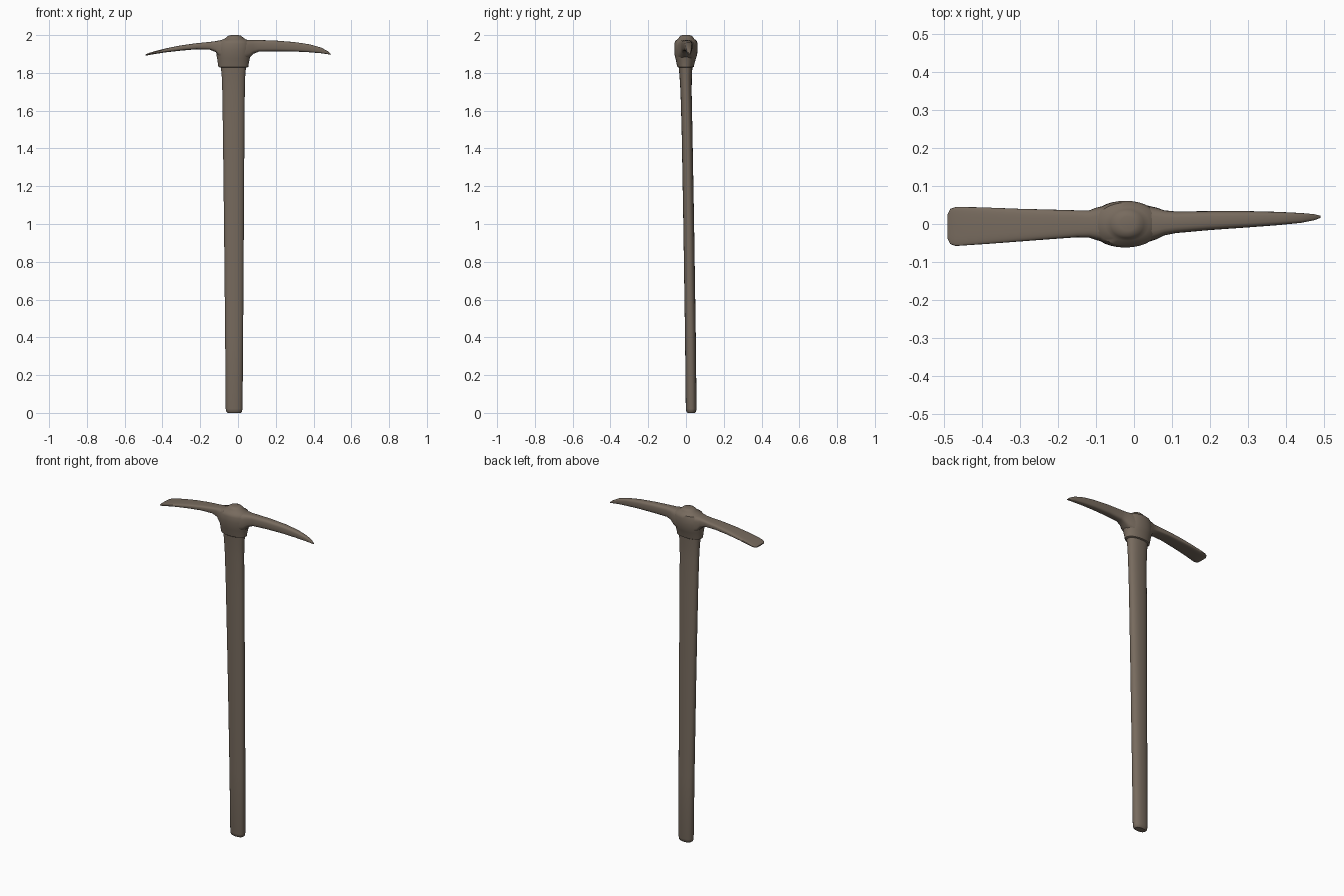
import bpy, bmesh, math

mat = bpy.data.materials.new("weathered_brown")
mat.diffuse_color = (0.185, 0.146, 0.112, 1)


def loft(name, rings, place, n=32, power=2.0, angle=40):
    """Skin superellipse rings (t, a_min, a_max, b_min, b_max) and cap both ends."""
    bm = bmesh.new()
    loops = []
    for t, a0, a1, b0, b1 in rings:
        loop = []
        for i in range(n):
            u = 2 * math.pi * i / n
            c, s = math.cos(u), math.sin(u)
            a = (a0 + a1) / 2 + (a1 - a0) / 2 * math.copysign(abs(c) ** (2 / power), c)
            b = (b0 + b1) / 2 + (b1 - b0) / 2 * math.copysign(abs(s) ** (2 / power), s)
            loop.append(bm.verts.new(place(t, a, b)))
        loops.append(loop)
    for p, q in zip(loops, loops[1:]):
        for i in range(n):
            j = (i + 1) % n
            bm.faces.new((p[i], p[j], q[j], q[i]))
    bm.faces.new(loops[0])
    bm.faces.new(loops[-1])
    bmesh.ops.recalc_face_normals(bm, faces=bm.faces)
    me = bpy.data.meshes.new(name)
    bm.to_mesh(me)
    bm.free()
    me.materials.append(mat)
    ob = bpy.data.objects.new(name, me)
    bpy.context.collection.objects.link(ob)
    bpy.context.view_layer.objects.active = ob
    ob.select_set(True)
    bpy.ops.object.shade_smooth_by_angle(angle=math.radians(angle))
    ob.select_set(False)
    return ob


def along_z(t, a, b):
    return (a, b, t)


def along_x(t, a, b):
    return (t, a, b)


# Handle: oval shaft leaning slightly, rounded at the foot
loft("handle", [
    (0.000, -0.054, 0.014, 0.008, 0.047),
    (0.006, -0.062, 0.021, 0.002, 0.053),
    (0.022, -0.065, 0.024, -0.001, 0.056),
    (0.40, -0.068, 0.027, -0.005, 0.052),
    (1.00, -0.074, 0.031, -0.014, 0.043),
    (1.50, -0.080, 0.034, -0.023, 0.034),
    (1.70, -0.083, 0.036, -0.029, 0.030),
    (1.78, -0.086, 0.038, -0.034, 0.031),
    (1.85, -0.092, 0.044, -0.040, 0.035)], along_z, power=2.3)

# Eye of the head: collar, bulge and raised shaft end on top
loft("head_eye", [
    (1.828, -0.094, 0.046, -0.040, 0.035),
    (1.832, -0.104, 0.055, -0.046, 0.041),
    (1.845, -0.106, 0.056, -0.049, 0.044),
    (1.875, -0.110, 0.062, -0.055, 0.052),
    (1.895, -0.114, 0.067, -0.060, 0.059),
    (1.925, -0.116, 0.070, -0.062, 0.061),
    (1.955, -0.112, 0.068, -0.062, 0.061),
    (1.971, -0.100, 0.058, -0.056, 0.056),
    (1.978, -0.076, 0.040, -0.044, 0.045),
    (1.988, -0.062, 0.026, -0.037, 0.038),
    (1.996, -0.052, 0.017, -0.031, 0.032),
    (2.000, -0.036, 0.004, -0.018, 0.020)], along_z, power=2.1)

# Pick arm: tapering, drooping spike flaring into the eye
loft("pick_arm", [
    (0.030, -0.050, 0.050, 1.865, 1.975),
    (0.060, -0.040, 0.043, 1.880, 1.975),
    (0.080, -0.030, 0.036, 1.900, 1.974),
    (0.110, -0.024, 0.033, 1.912, 1.974),
    (0.200, -0.016, 0.034, 1.914, 1.971),
    (0.300, -0.009, 0.034, 1.913, 1.963),
    (0.380, -0.003, 0.032, 1.909, 1.951),
    (0.440, 0.003, 0.029, 1.904, 1.934),
    (0.475, 0.010, 0.026, 1.899, 1.915),
    (0.491, 0.016, 0.022, 1.895, 1.901)], along_x, n=24, power=3.2)

# Adze arm: thinning, widening flat blade flaring into the eye
loft("adze_arm", [
    (-0.070, -0.050, 0.050, 1.865, 1.975),
    (-0.100, -0.042, 0.043, 1.885, 1.972),
    (-0.118, -0.036, 0.036, 1.910, 1.968),
    (-0.150, -0.035, 0.036, 1.923, 1.964),
    (-0.220, -0.040, 0.038, 1.925, 1.957),
    (-0.300, -0.046, 0.040, 1.918, 1.946),
    (-0.380, -0.052, 0.043, 1.909, 1.930),
    (-0.440, -0.056, 0.045, 1.900, 1.915),
    (-0.470, -0.058, 0.045, 1.895, 1.906),
    (-0.484, -0.053, 0.040, 1.892, 1.900),
    (-0.491, -0.040, 0.026, 1.890, 1.896)], along_x, n=28, power=3.6)
